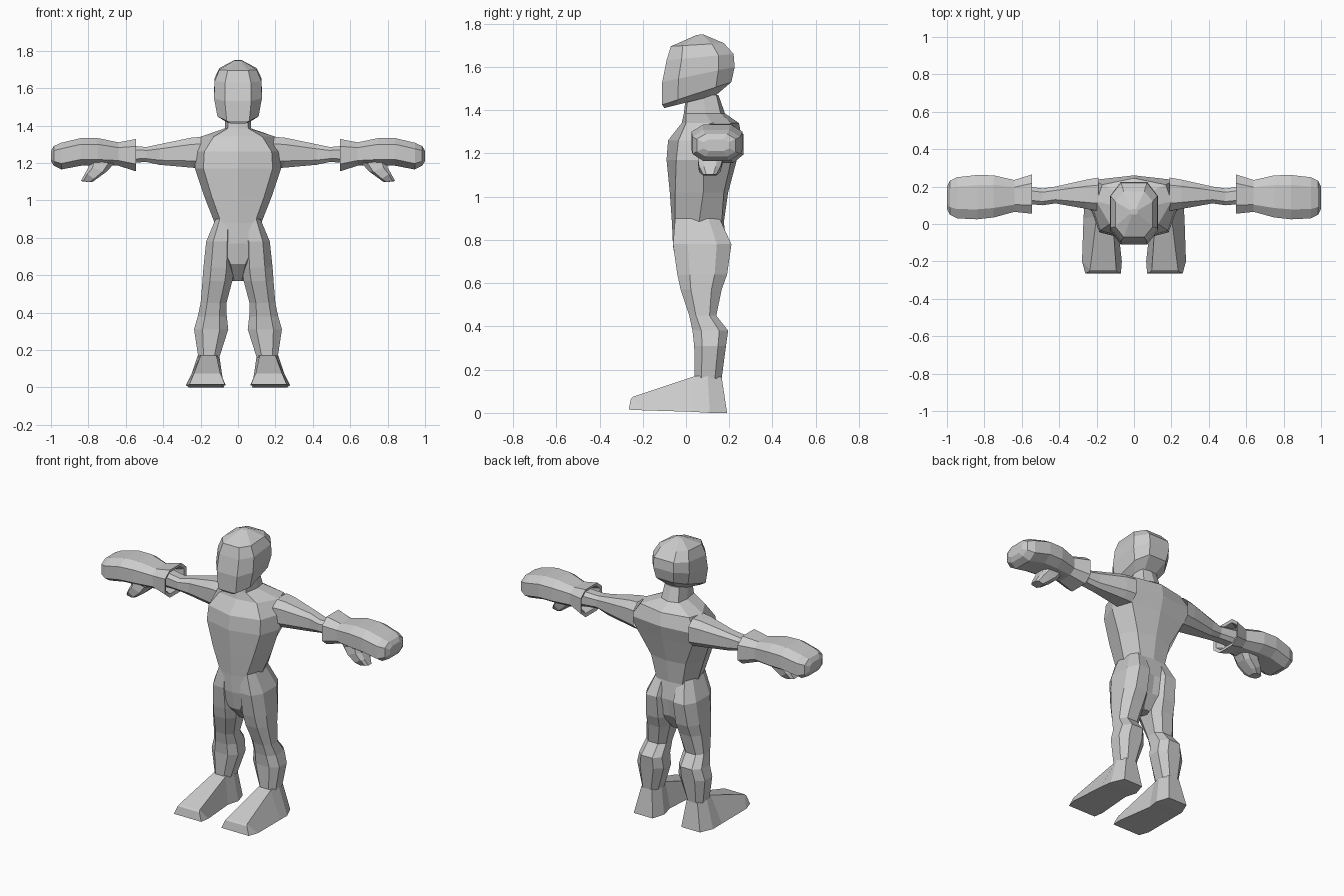
import bpy, bmesh


def loft(name, rings, mirror=False, caps=(True, True)):
    """Skin a list of equal-sized point rings, flat shaded."""
    bm = bmesh.new()
    vs = [[bm.verts.new(p) for p in r] for r in rings]
    n = len(vs[0])
    for a, b in zip(vs, vs[1:]):
        for i in range(n):
            j = (i + 1) % n
            bm.faces.new((a[i], a[j], b[j], b[i]))
    for use, ring in zip(caps, (vs[0], vs[-1])):
        if use:
            bm.faces.new(ring)
    bmesh.ops.recalc_face_normals(bm, faces=bm.faces)
    me = bpy.data.meshes.new(name)
    bm.to_mesh(me)
    bm.free()
    ob = bpy.data.objects.new(name, me)
    bpy.context.collection.objects.link(ob)
    if mirror:
        ob.modifiers.new("mirror", 'MIRROR').use_mirror_merge = False
    return ob


def octagon(u0, u1, v0, v1, c=0.55):
    """Eight points fitted in a box, corners cut by factor c."""
    cu, cv, hu, hv = (u0 + u1) / 2, (v0 + v1) / 2, (u1 - u0) / 2, (v1 - v0) / 2
    pts = [(-c, -1), (c, -1), (1, -c), (1, c), (c, 1), (-c, 1), (-1, c), (-1, -c)]
    return [(cu + a * hu, cv + b * hv) for a, b in pts]


def along_x(x, *box, c=0.55):
    return [(x, y, z) for y, z in octagon(*box, c=c)]


def along_z(z, *box, c=0.55):
    return [(x, y, z) for x, y in octagon(*box, c=c)]


# Head: tilted octagon rings (z front, z back, half width, y front, y back)
head = []
for zf, zb, w, yf, yb in [(1.41, 1.47, .07, -.10, .14), (1.425, 1.53, .11, -.11, .21),
                          (1.53, 1.60, .128, -.11, .225), (1.63, 1.66, .125, -.09, .22),
                          (1.695, 1.71, .10, -.07, .175), (1.748, 1.75, .02, .05, .08)]:
    head.append([(x, y, zf + (zb - zf) * (y - yf) / (yb - yf))
                 for x, y in octagon(-w, w, yf, yb)])
loft("head", head)

# Torso and neck: z, front y, front corner, side, back corner, back y
sections = [
    (1.47, .00, (.05, .01), (.07, .08), (.05, .14), .15),
    (1.385, -.01, (.055, .00), (.07, .09), (.06, .16), .18),
    (1.34, -.02, (.13, .00), (.20, .12), (.17, .21), .245),
    (1.26, -.083, (.18, -.035), (.225, .10), (.22, .235), .26),
    (1.17, -.09, (.185, -.045), (.23, .08), (.19, .21), .235),
    (1.02, -.075, (.14, -.05), (.18, .08), (.12, .175), .195),
    (.88, -.065, (.09, -.05), (.125, .06), (.09, .165), .175),
    (.77, -.06, (.09, -.05), (.14, .07), (.10, .19), .18),
    (.66, -.04, (.04, -.035), (.09, .07), (.06, .17), .16),
    (.57, .04, (.02, .045), (.03, .08), (.02, .11), .12)]
torso = []
for z, yf, fc, s, bc, yb in sections:
    half = [fc, s, bc]
    pts = [(0, yf)] + half + [(0, yb)] + [(-x, y) for x, y in reversed(half)]
    torso.append([(x, y, z) for x, y in pts])
loft("torso", torso)

# Arms
loft("arm", [along_x(*r) for r in [
    (.19, .07, .248, 1.17, 1.34), (.25, .08, .238, 1.175, 1.335),
    (.42, .11, .20, 1.19, 1.30), (.49, .10, .19, 1.205, 1.285),
    (.60, .11, .205, 1.20, 1.295)]], True, (False, False))

# Gloves with a flared open cuff
loft("glove", [along_x(*r) for r in [
    (.60, .09, .22, 1.19, 1.30), (.55, .07, .25, 1.175, 1.31),
    (.545, .055, .265, 1.155, 1.328), (.64, .065, .235, 1.185, 1.31),
    (.75, .035, .26, 1.185, 1.333), (.84, .025, .262, 1.185, 1.333),
    (.945, .03, .25, 1.165, 1.308), (.985, .05, .23, 1.185, 1.29),
    (1.0, .08, .20, 1.21, 1.265)]], True)

# Thumbs hang below the palm
thumb = []
for x0, x1, y0, y1, z0, z1 in [(.66, .80, .06, .18, 1.20, 1.21), (.70, .80, .055, .17, 1.155, 1.175),
                               (.755, .82, .06, .16, 1.115, 1.14), (.78, .84, .08, .14, 1.097, 1.103)]:
    thumb.append([(x, y, z1 if x > (x0 + x1) / 2 else z0)
                  for x, y in octagon(x0, x1, y0, y1)])
loft("thumb", thumb, True, (False, True))

# Legs
loft("leg", [along_z(*r, c=.5) for r in [
    (.90, .03, .12, -.05, .155), (.78, .02, .17, -.06, .21),
    (.64, .02, .185, -.04, .19), (.57, .03, .19, -.025, .165),
    (.45, .062, .20, .015, .14), (.38, .06, .215, .03, .195),
    (.31, .052, .235, .038, .185), (.16, .10, .212, .04, .165)]],
    True, (False, False))

# Feet: top y, bottom y, top z, bottom z, top x range, bottom x range
foot = []
for yt, yb, zt, zb, t0, t1, b0, b1 in [
        (.165, .19, .165, 0, .12, .195, .10, .23),
        (.10, .11, .17, 0, .10, .215, .075, .265),
        (.04, .03, .17, .005, .115, .20, .09, .27),
        (-.245, -.20, .075, .012, .095, .235, .065, .278),
        (-.255, -.265, .065, .015, .09, .24, .07, .26)]:
    foot.append([(t0, yt, zt), (t1, yt, zt), (b1, yb, zb), (b0, yb, zb)])
loft("foot", foot, True)
